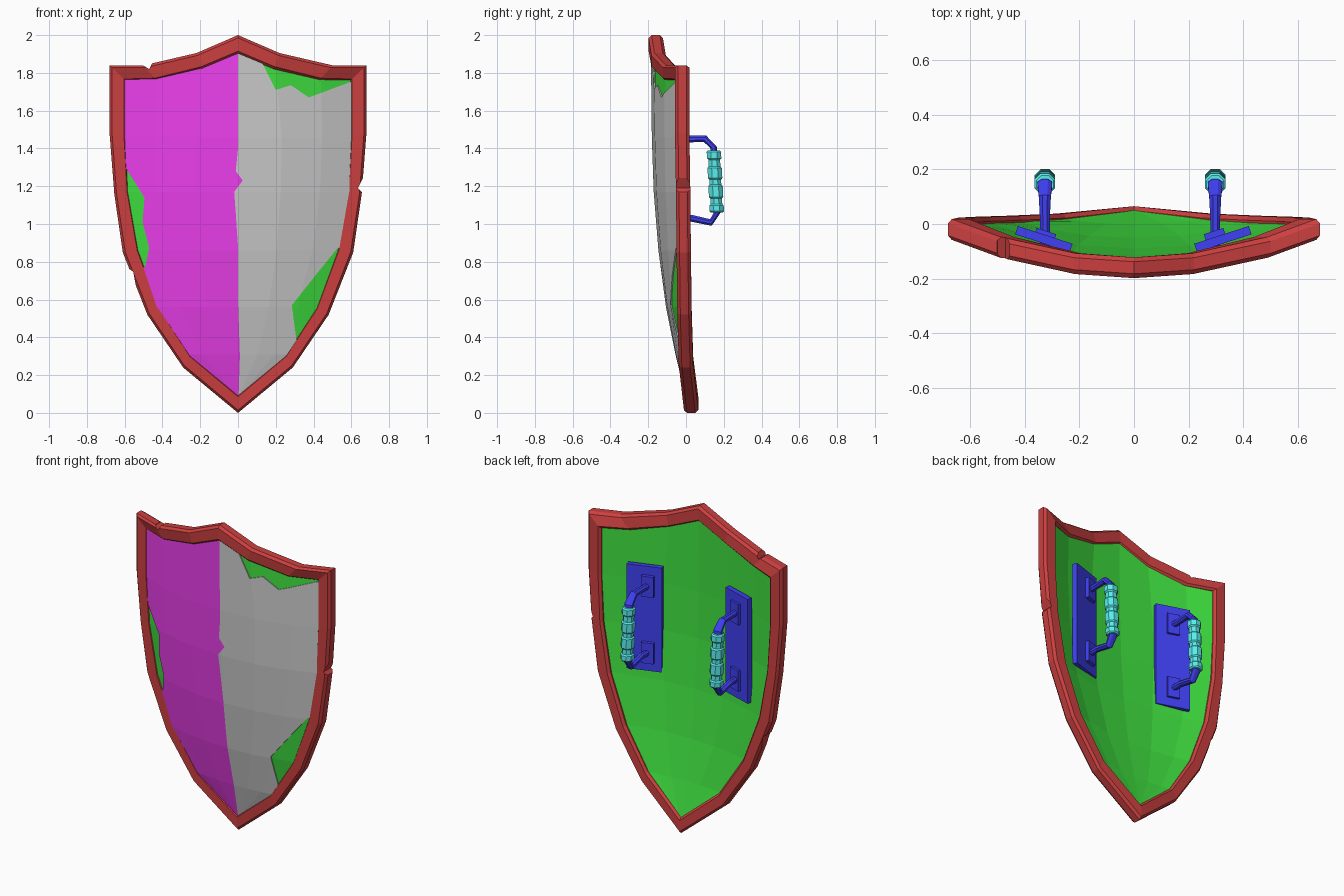
import bpy, bmesh
from math import sin, cos, pi, radians
from mathutils import Vector, Matrix

if "Cube" in bpy.data.objects:
    bpy.data.objects.remove(bpy.data.objects["Cube"])


def material(name, rgb):
    m = bpy.data.materials.new(name)
    m.diffuse_color = (*rgb, 1)
    m.use_nodes = True
    m.node_tree.nodes["Principled BSDF"].inputs["Base Color"].default_value = m.diffuse_color
    return m


RED = material("red", (0.6, 0.05, 0.05))
GREEN = material("green", (0.05, 0.75, 0.05))
MAGENTA = material("magenta", (0.85, 0.05, 0.85))
BLUE = material("blue", (0.05, 0.05, 0.9))
CYAN = material("cyan", (0.1, 0.85, 0.85))


def finish(name, bm, mat=None):
    bmesh.ops.recalc_face_normals(bm, faces=bm.faces[:])
    me = bpy.data.meshes.new(name)
    bm.to_mesh(me)
    bm.free()
    ob = bpy.data.objects.new(name, me)
    bpy.context.collection.objects.link(ob)
    if mat:
        me.materials.append(mat)
    return ob


def loft(name, rings, mat, closed=False):
    """Skin a list of equal-length point rings."""
    bm = bmesh.new()
    vs = [[bm.verts.new(p) for p in r] for r in rings]
    n = len(vs[0])
    for i in range(len(vs) if closed else len(vs) - 1):
        a, b = vs[i], vs[(i + 1) % len(vs)]
        for k in range(n):
            bm.faces.new((a[k], a[(k + 1) % n], b[(k + 1) % n], b[k]))
    if not closed:
        bm.faces.new(vs[0])
        bm.faces.new(vs[-1])
    return finish(name, bm, mat)


def prism(name, pts):
    """Cutter: xz polygon extruded through the whole depth."""
    bm = bmesh.new()
    f = bm.faces.new([bm.verts.new((x, -0.6, z)) for x, z in pts])
    ext = bmesh.ops.extrude_face_region(bm, geom=[f])["geom"]
    bmesh.ops.translate(bm, vec=(0, 1.2, 0),
                        verts=[v for v in ext if isinstance(v, bmesh.types.BMVert)])
    return finish(name, bm)


def cut(ob, pts, operation):
    cutter = prism("cutter", pts)
    mod = ob.modifiers.new("cut", 'BOOLEAN')
    mod.operation, mod.solver, mod.object = operation, 'EXACT', cutter
    dg = bpy.context.evaluated_depsgraph_get()
    me = bpy.data.meshes.new_from_object(ob.evaluated_get(dg))
    mats = [m for m in ob.data.materials]
    ob.modifiers.clear()
    ob.data = me
    me.materials.clear()
    for m in mats[:1]:
        me.materials.append(m)
    bpy.data.objects.remove(cutter)


# Curved panel: rows of (z, half width, centre y, edge y)
ROWS = [(1.46, .61, -.175, -.045), (1.17, .595, -.165, -.045), (.86, .54, -.14, -.042),
        (.56, .43, -.10, -.04), (.31, .265, -.05, -.03)]
COLS = [(0, 1), (.38, .88), (.73, .48), (1, 0)]
TOP = [(0, 1.92, -.18), (.2, 1.84, -.165), (.44, 1.78, -.11), (.61, 1.775, -.045)]


def panel(name, offset, depth, mat):
    grid = [TOP] + [[(w * t, z, ye + (yc - ye) * f) for t, f in COLS] for z, w, yc, ye in ROWS]
    grid = [[(-x, z, y) for x, z, y in r[:0:-1]] + r for r in grid]
    bm = bmesh.new()
    vs = [[bm.verts.new((x, y + offset, z)) for x, z, y in r] for r in grid]
    tip = bm.verts.new((0, .005 + offset, .08))
    for a, b in zip(vs, vs[1:]):
        for k in range(6):
            bm.faces.new((a[k], a[k + 1], b[k + 1], b[k]))
    for k in range(6):
        bm.faces.new((vs[-1][k], vs[-1][k + 1], tip))
    ext = bmesh.ops.extrude_face_region(bm, geom=bm.faces[:])["geom"]
    bmesh.ops.translate(bm, vec=(0, depth, 0),
                        verts=[v for v in ext if isinstance(v, bmesh.types.BMVert)])
    return finish(name, bm, mat)


panel("shield_board", 0, .05, GREEN)

# Two paint layers with chipped edges
SEAM = [(0, 2.1), (0, 1.4), (-.012, 1.28), (.025, 1.23), (-.02, 1.17), (-.015, 1.1),
        (0, .88), (0, .6), (.01, .3), (0, 0)]
cut(panel("paint_left", -.006, .012, MAGENTA),
    SEAM + [(-.8, 0), (-.8, .7), (-.49, .775), (-.47, .875), (-.505, 1.01), (-.495, 1.14),
            (-.59, 1.29), (-.8, 1.4), (-.8, 2.1)], 'INTERSECT')
cut(panel("paint_right", -.006, .012, None),
    SEAM + [(.3, 0), (.31, .38), (.285, .57), (.42, .74), (.525, .87), (.8, .95), (.8, 1.78),
            (.59, 1.75), (.375, 1.67), (.28, 1.735), (.2, 1.71), (.13, 1.85), (.1, 2.1)],
    'INTERSECT')

# Rim: outer x, outer z, inner x, inner z, mid y
RIM = [(0, 2, 0, 1.9, -.16), (.22, 1.905, .19, 1.82, -.145), (.5, 1.84, .43, 1.76, -.085),
       (.68, 1.84, .59, 1.755, -.02), (.68, 1.48, .59, 1.46, -.02),
       (.655, 1.16, .575, 1.17, -.015), (.61, .85, .52, .86, -.012),
       (.48, .52, .41, .56, -.008), (.29, .24, .25, .31, 0), (0, 0, 0, .1, .027)]
SECTION = [(0, -.022), (.15, -.038), (.85, -.038), (1, -.022),
           (1, .022), (.85, .038), (.15, .038), (0, .022)]
path = RIM + [(-a, b, -c, d, y) for a, b, c, d, y in RIM[-2:0:-1]]
rim = loft("rim", [[(ox + (ix - ox) * t, y + d, oz + (iz - oz) * t) for t, d in SECTION]
                   for ox, oz, ix, iz, y in path], RED, closed=True)

# Battle nicks in the rim
for nick in ([(.69, 1.27), (.665, 1.25), (.635, 1.19), (.66, 1.165), (.7, 1.17)],
             [(-.6, .785), (-.587, .77), (-.555, .748), (-.54, .67), (-.65, .68)],
             [(-.51, 1.87), (-.5, 1.838), (-.47, 1.82), (-.445, 1.87)]):
    cut(rim, nick, 'DIFFERENCE')


def box(name, centre, size, turn, mat):
    bm = bmesh.new()
    bmesh.ops.create_cube(bm, size=1, matrix=Matrix.Translation(centre)
                          @ Matrix.Rotation(turn, 4, 'Z') @ Matrix.Diagonal((*size, 1)))
    return finish(name, bm, mat)


def octagon(x, y, z, hx, ht, normal):
    """Eight-sided ring; normal is its in-plane direction in the yz plane."""
    ring = []
    for k in range(8):
        a = pi / 8 + k * pi / 4
        u, v = hx * cos(a) / cos(pi / 8), ht * sin(a) / cos(pi / 8)
        ring.append((x + u, y + v * normal[0], z + v * normal[1]))
    return ring


# Handles: bar path of (y, z, half width)
BAR = [(-.09, 1.45, .018), (.02, 1.45, .018), (.10, 1.452, .022), (.146, 1.405, .027),
       (.165, 1.06, .027), (.132, 1.008, .022), (.03, 1.03, .018), (-.09, 1.03, .018)]
for side, x, px in (("left", -.326, -.33), ("right", .297, .325)):
    turn = radians(18) * (1 if px > 0 else -1)
    box(side + "_handle_plate", (px, -.055, 1.24), (.21, .032, .66), turn, BLUE)
    for place, z in (("upper", 1.45), ("lower", 1.03)):
        box(f"{side}_{place}_handle_foot", (x, -.045, z), (.075, .04, .13), turn, BLUE)
    rings = []
    for i, (y, z, h) in enumerate(BAR):
        p, q = BAR[max(i - 1, 0)], BAR[min(i + 1, len(BAR) - 1)]
        t = Vector((q[0] - p[0], q[1] - p[1])).normalized()
        rings.append(octagon(x, y, z, h, .018, (-t.y, t.x)))
    loft(side + "_handle_bar", rings, BLUE)
    # Wrapped grip: four bulges separated by narrow waists
    rings = []
    for top, bottom in ((1.39, 1.34), (1.305, 1.235), (1.21, 1.135), (1.105, 1.06)):
        for z, r in ((top, .031), (top - .008, .038), (bottom + .008, .038), (bottom, .031)):
            rings.append(octagon(x, .147 + (1.39 - z) * .05, z, r, r, (1, 0)))
    loft(side + "_handle_grip", rings, CYAN)
